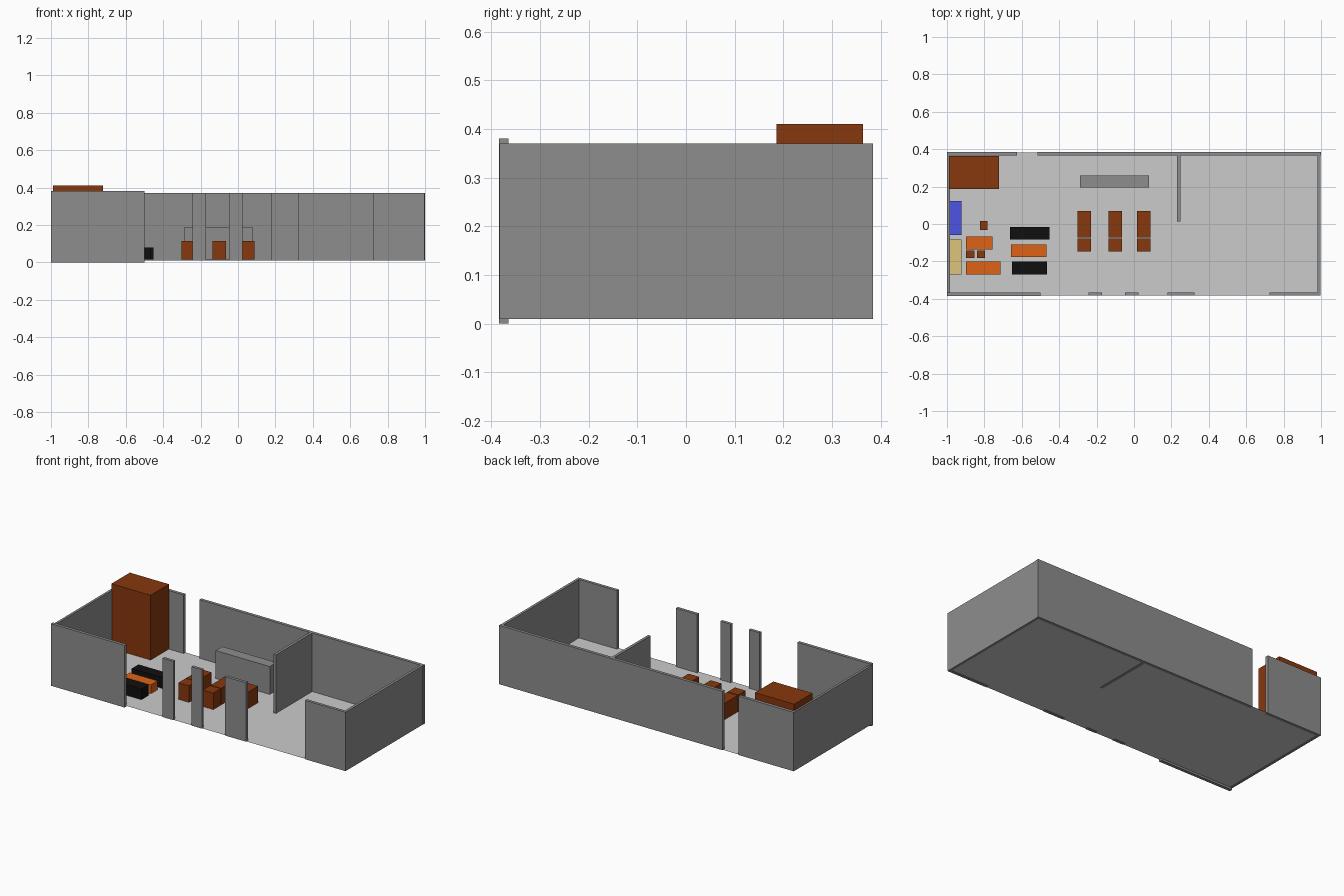
import bpy

if "Cube" in bpy.data.objects:
    bpy.data.objects.remove(bpy.data.objects["Cube"])

Z0 = 0.010          # underside of walls
FLOOR = 0.012       # floor level
WALL_TOP = 0.371


def material(name, rgb):
    m = bpy.data.materials.new(name)
    m.diffuse_color = (*rgb, 1)
    m.use_nodes = True
    m.node_tree.nodes["Principled BSDF"].inputs["Base Color"].default_value = m.diffuse_color
    return m


GREY = material("wall_grey", (0.27, 0.27, 0.27))
BROWN = material("brown", (0.244, 0.039, 0.004))
ORANGE = material("orange", (0.73, 0.127, 0.008))
BLACK = material("black", (0.005, 0.005, 0.005))
BLUE = material("blue", (0.076, 0.087, 0.774))
BEIGE = material("beige", (0.73, 0.55, 0.204))


def box(name, x0, x1, y0, y1, z1, mat, z0=FLOOR + 0.002):
    """Axis-aligned box given by its limits."""
    bpy.ops.mesh.primitive_cube_add(size=1)
    o = bpy.context.object
    o.name = name
    for v in o.data.vertices:
        v.co.x = x1 if v.co.x > 0 else x0
        v.co.y = y1 if v.co.y > 0 else y0
        v.co.z = z1 if v.co.z > 0 else z0
    o.data.materials.append(mat)
    return o


def wall(name, x0, x1, y0, y1):
    return box(name, x0, x1, y0, y1, WALL_TOP, GREY, Z0)


# Floor: one thin sheet
bpy.ops.mesh.primitive_plane_add(size=2, location=(0, 0, FLOOR))
floor = bpy.context.object
floor.name = "floor"
floor.scale = (0.997, 0.382, 1)

# Front wall: a taller left panel and piers between the openings
box("front_wall_left", -1, -0.5, -0.384, -0.365, 0.381, GREY, z0=0)
for i, (a, b) in enumerate([(-0.243, -0.171), (-0.048, 0.023), (0.18, 0.323), (0.724, 0.998)]):
    wall(f"front_pier_{i + 1}", a, b, -0.383, -0.365)

# Back wall with a door gap, side walls and partition
wall("back_wall_left", -1, -0.625, 0.365, 0.384)
wall("back_wall_right", -0.517, 1.0, 0.365, 0.384)
wall("left_wall", -1, -0.985, -0.366, 0.365)
wall("right_wall", 0.982, 0.998, -0.383, 0.365)
wall("partition_wall", 0.231, 0.248, 0.013, 0.365)

# Large furniture
box("counter", -0.288, 0.079, 0.195, 0.26, 0.185, GREY)
box("wardrobe", -0.989, -0.723, 0.186, 0.364, 0.411, BROWN)
box("blue_bench", -0.987, -0.922, -0.059, 0.123, 0.078, BLUE)
box("beige_bench", -0.987, -0.922, -0.271, -0.083, 0.078, BEIGE)

# Desks and benches in the left area
box("black_bench_back", -0.664, -0.452, -0.083, -0.016, 0.08, BLACK)
box("black_bench_front", -0.653, -0.466, -0.271, -0.2, 0.08, BLACK)
box("orange_table_middle", -0.657, -0.468, -0.177, -0.11, 0.068, ORANGE)
box("orange_table_back", -0.897, -0.757, -0.137, -0.068, 0.068, ORANGE)
box("orange_table_front", -0.898, -0.714, -0.271, -0.2, 0.068, ORANGE)

# Stools
for i, (x0, x1, y0, y1) in enumerate([(-0.824, -0.784, -0.033, 0.016),
                                      (-0.897, -0.854, -0.181, -0.143),
                                      (-0.84, -0.797, -0.181, -0.143)]):
    box(f"stool_{i + 1}", x0, x1, y0, y1, 0.055, BROWN)

# Three long tables, each with a short block in front
for i, x in enumerate([-0.265, -0.1, 0.051]):
    box(f"long_table_{i + 1}", x - 0.036, x + 0.036, -0.072, 0.07, 0.115, BROWN)
    box(f"short_table_{i + 1}", x - 0.036, x + 0.036, -0.148, -0.077, 0.115, BROWN)
